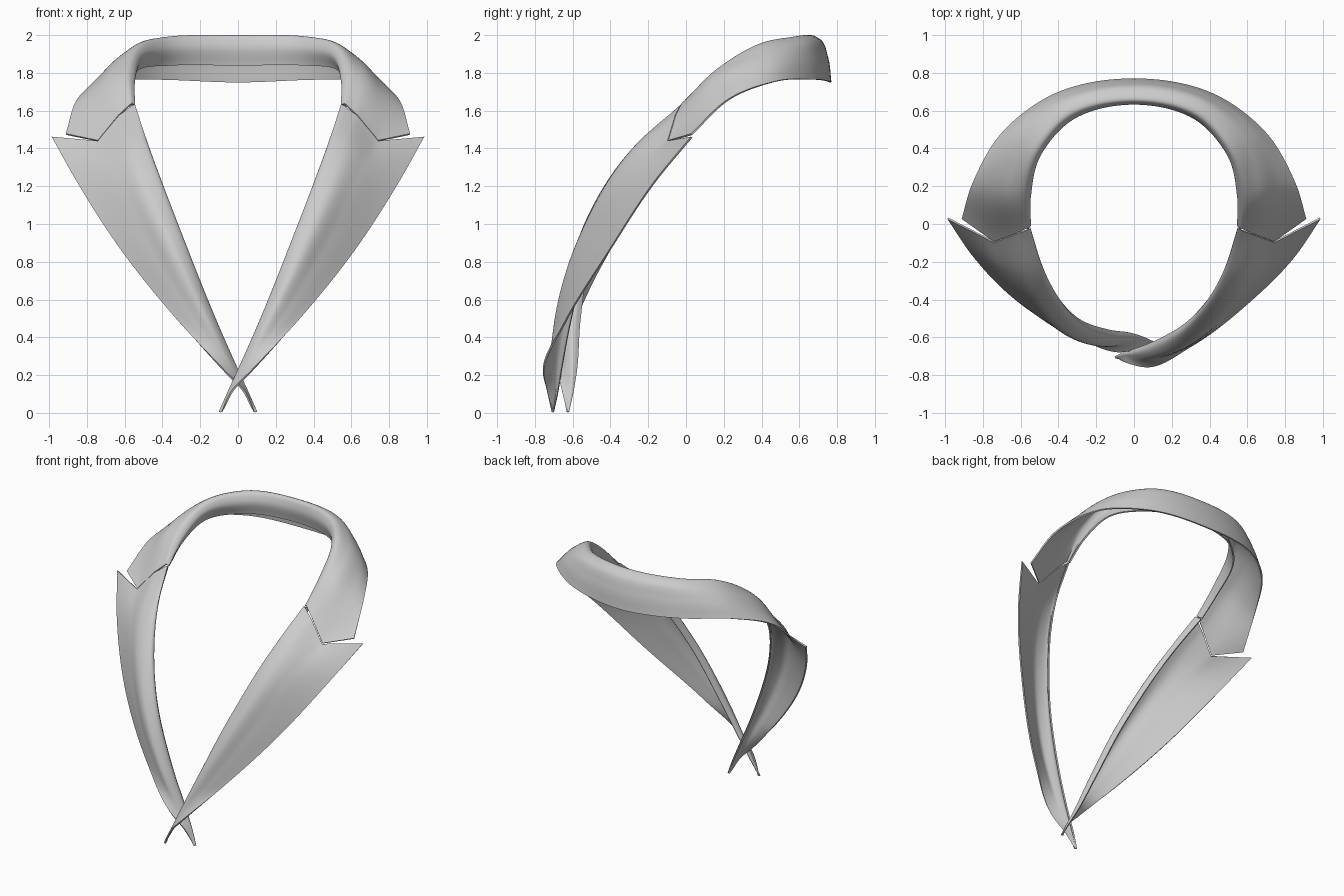
import bpy
from mathutils import Vector as V

if "Cube" in bpy.data.objects:
    bpy.data.objects.remove(bpy.data.objects["Cube"])


def spline(pts, n, straight=False):
    """Smooth (or straight) curve through pts, n samples per span."""
    pts = [V(p) for p in pts]
    seg = [b - a for a, b in zip(pts, pts[1:])]
    ln = [max(s.length, 1e-5) for s in seg]
    tan = [seg[0] / ln[0]]
    for i in range(1, len(seg)):
        tan.append((seg[i - 1] / ln[i - 1] * ln[i] + seg[i] / ln[i] * ln[i - 1]) / (ln[i - 1] + ln[i]))
    tan.append(seg[-1] / ln[-1])
    out = []
    for i in range(len(seg)):
        for k in range(n):
            t = k / n
            if straight:
                out.append(pts[i].lerp(pts[i + 1], t))
                continue
            h = t * t * (3 - 2 * t)
            out.append(pts[i] * (1 - h) + pts[i + 1] * h
                       + tan[i] * ln[i] * (t * (1 - t) ** 2)
                       - tan[i + 1] * ln[i] * (t * t * (1 - t)))
    return out + [pts[-1]]


def loft(name, rows, straight_rows, n_across=7, n_along=12):
    """Thin cloth sheet through cross-section rows."""
    sampled = [spline(r, n_across, i in straight_rows) for i, r in enumerate(rows)]
    cols = [spline(c, n_along) for c in zip(*sampled)]
    nc, nr = len(cols), len(cols[0])
    verts = [p for c in cols for p in c]
    faces = [(i * nr + j, i * nr + j + 1, (i + 1) * nr + j + 1, (i + 1) * nr + j)
             for i in range(nc - 1) for j in range(nr - 1)]
    mesh = bpy.data.meshes.new(name)
    mesh.from_pydata(verts, [], faces)
    ob = bpy.data.objects.new(name, mesh)
    bpy.context.collection.objects.link(ob)
    bpy.context.view_layer.objects.active = ob
    ob.select_set(True)
    mod = ob.modifiers.new("cloth", 'SOLIDIFY')
    mod.thickness = 0.01
    mod.offset = 0
    bpy.ops.object.modifier_apply(modifier=mod.name)
    bpy.ops.object.shade_smooth_by_angle(angle=0.7)
    ob.select_set(False)
    return ob


# Collar sections from centre back to gorge: leaf edge, leaf, shoulder, fold, inside, stand edge
half = [
    [(0, .765, 1.75), (0, .748, 1.88), (0, .71, 1.972), (0, .655, 1.993), (0, .638, 1.95), (0, .655, 1.84)],
    [(.45, .67, 1.765), (.43, .65, 1.88), (.40, .615, 1.965), (.36, .565, 1.985), (.345, .545, 1.94), (.36, .56, 1.84)],
    [(.70, .475, 1.755), (.66, .46, 1.83), (.59, .42, 1.91), (.515, .38, 1.945), (.50, .36, 1.90), (.525, .38, 1.82)],
    [(.85, .22, 1.655), (.77, .20, 1.715), (.65, .17, 1.80), (.575, .15, 1.80), (.55, .15, 1.77), (.57, .17, 1.72)],
    [(.91, .03, 1.475), (.74, -.09, 1.44), (.63, -.05, 1.575), (.565, -.02, 1.635), (.55, -.01, 1.63), (.57, .02, 1.61)],
]
mirrored = [[(-x, y, z) for x, y, z in r] for r in half[:0:-1]]
loft("collar", mirrored + half, {0, 8})

# Lapel stations: fold point, outer edge point, forward roll, turn-under width
stations = [
    ((.487, -.23, 1.44), (.855, -.16, 1.23), .055, .04),
    ((.307, -.515, .96), (.615, -.405, .86), .065, .04),
    ((.117, -.64, .485), (.30, -.645, .47), .05, .03),
    ((0, -.68, .22), (.07, -.755, .22), .01, .02),
    ((-.055, -.69, .10), (-.03, -.735, .115), .0, .01),
    ((-.097, -.705, .005), (-.085, -.707, .005), 0, .004),
]
lapel = [[(.985, .03, 1.46), (.74, -.095, 1.437), (.63, -.055, 1.57), (.55, -.025, 1.632), (.57, .01, 1.61)]]
for f, o, roll, under in stations:
    f, o = V(f), V(o)
    lapel.append([o,
                  f.lerp(o, .55) + V((0, -.7 * roll, 0)),
                  f.lerp(o, .2) + V((0, -roll, 0)),
                  f,
                  f + V((.6 * under, under, 0))])
loft("lapel_front", lapel, {0})


# Opposite lapel tucks behind near the crossing
def tuck(p):
    x, y, z = p
    return (-x, y + .08 * min(1, max(0, (.85 - z) / .6)), z)


loft("lapel_behind", [[tuck(p) for p in r] for r in lapel], {0})
